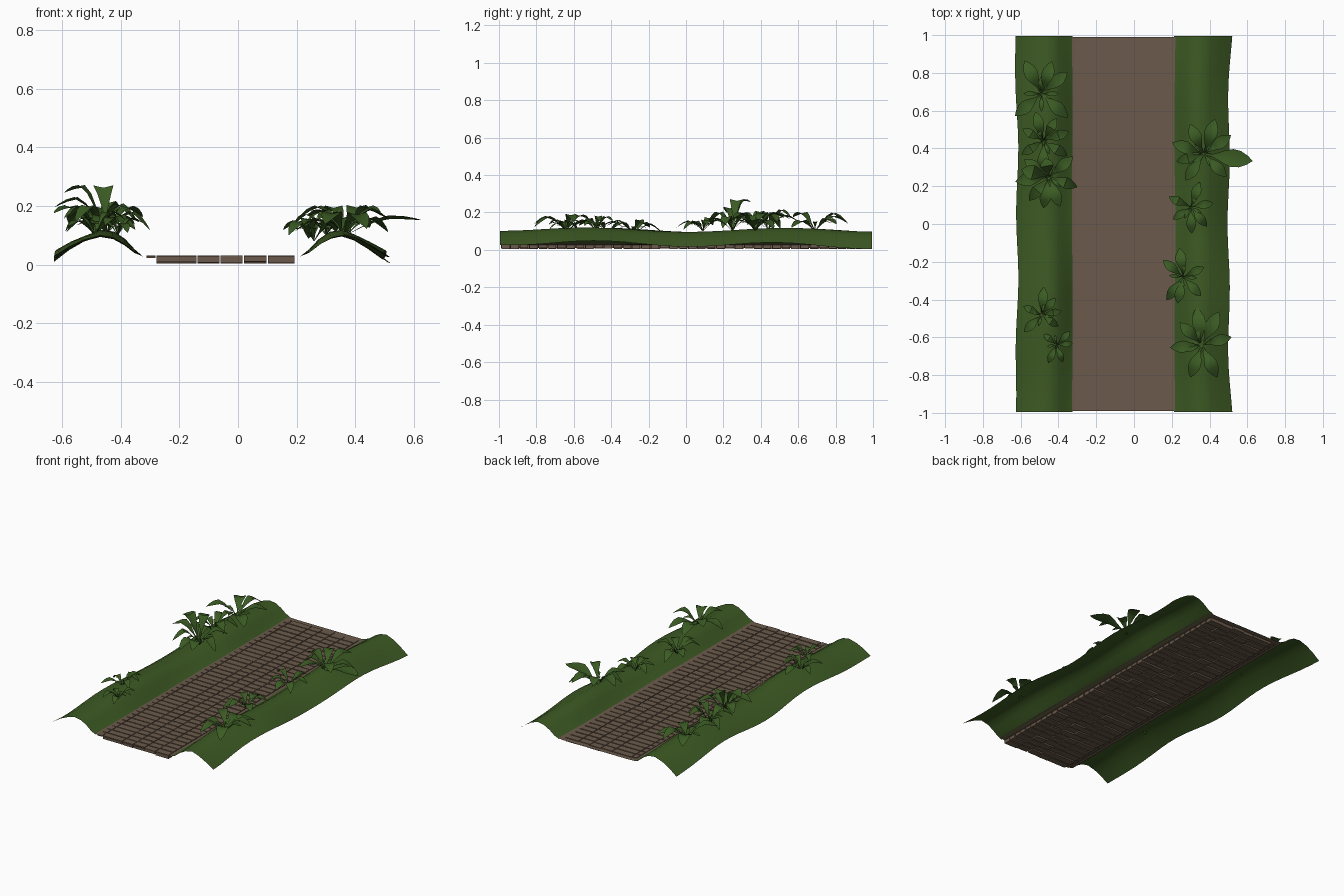
import bpy, bmesh, math, random
from mathutils import Vector

if "Cube" in bpy.data.objects:
    bpy.data.objects.remove(bpy.data.objects["Cube"])

random.seed(4)


def material(name, rgb):
    m = bpy.data.materials.new(name)
    m.diffuse_color = (*rgb, 1)
    m.use_nodes = True
    m.node_tree.nodes["Principled BSDF"].inputs["Base Color"].default_value = m.diffuse_color
    return m


GRASS = material("grass green", (0.046, 0.101, 0.017))
LEAF = material("leaf green", (0.043, 0.105, 0.017))
STONE = material("path brown", (0.147, 0.101, 0.069))


def make(name, bm, mat, smooth=None):
    me = bpy.data.meshes.new(name)
    bm.to_mesh(me)
    bm.free()
    me.materials.append(mat)
    ob = bpy.data.objects.new(name, me)
    bpy.context.collection.objects.link(ob)
    if smooth:
        bpy.context.view_layer.objects.active = ob
        ob.select_set(True)
        bpy.ops.object.shade_smooth_by_angle(angle=math.radians(smooth))
        ob.select_set(False)
    return ob


def grid(bm, rows):
    """Skin a list of equally long point rows, facing up."""
    vs = [[bm.verts.new(p) for p in r] for r in rows]
    for a, b in zip(vs, vs[1:]):
        for i in range(len(a) - 1):
            f = bm.faces.new((a[i], a[i + 1], b[i + 1], b[i]))
            f.normal_update()
            if f.normal.z < 0:
                f.normal_flip()


def bank(name, profile, phase, tilt):
    """Sweep a hump along y; ridge height and outer edge wander gently."""
    bm = bmesh.new()
    rows = []
    for k in range(25):
        y = -1 + k / 12
        fade = 1 - y ** 4
        row = []
        for i, (x, z) in enumerate(profile):
            t = i / (len(profile) - 1)          # 0 inner edge, 1 outer edge
            lift = 0.013 * math.sin(5.2 * y + phase) * fade + 0.008 * fade
            edge = t ** 3 * (tilt * y + 0.009 * math.sin(7 * y + phase) + 0.006 * fade)
            shift = -0.014 * fade * t * (1 if x > 0 else -1) + 0.006 * t * math.sin(9 * y + phase)
            row.append((x + shift, y * 0.995, z + edge + lift * math.sin(math.pi * min(t * 1.2, 0.85))))
        rows.append(row)
    grid(bm, rows)
    return make(name, bm, GRASS, 60)


# grassy banks either side of the path
bank("left_bank", [(-0.325, 0.028), (-0.355, 0.042), (-0.39, 0.070), (-0.43, 0.092),
                   (-0.475, 0.099), (-0.53, 0.084), (-0.58, 0.060), (-0.632, 0.026)], 4.2, -0.008)
bank("right_bank", [(0.212, 0.028), (0.245, 0.042), (0.28, 0.070), (0.32, 0.092),
                    (0.365, 0.101), (0.41, 0.086), (0.46, 0.058), (0.515, 0.022)], 4.7, -0.010)

# soil sheet between the stones
bm = bmesh.new()
grid(bm, [[(x, y, z) for x, z in ((-0.345, 0.032), (-0.32, 0.028), (-0.28, 0.026), (0.19, 0.026),
                                  (0.205, 0.028), (0.23, 0.033))] for y in (-0.99, 0.99)])
make("path_bed", bm, STONE)

# paving stones in lengthwise columns, each column slightly staggered
bm = bmesh.new()
edges = [-0.315, -0.28, -0.14, -0.062, 0.018, 0.10, 0.195]
pitch = 0.05
for x0, x1 in zip(edges, edges[1:]):
    y = -0.995 + random.uniform(0, 0.012)
    while y + pitch < 1.002:
        top = 0.030 + random.uniform(-0.001, 0.001)
        low = 0.007 + random.uniform(-0.003, 0.004) if x0 > -0.29 else 0.022
        r = bmesh.ops.create_cube(bm, size=1)
        for v in r["verts"]:
            v.co = Vector(((x0 + x1) / 2 + v.co.x * (x1 - x0 - 0.004),
                           y + pitch / 2 + v.co.y * (pitch - 0.007),
                           top if v.co.z > 0 else low))
        y += pitch
make("paving_stones", bm, STONE)


def leaf(bm, base, angle, length, rise, width, drop):
    """Arched, V-folded pointed blade with a narrow stalk."""
    a = math.radians(angle)
    out = Vector((math.cos(a), math.sin(a), 0))
    side = Vector((-out.y, out.x, 0))
    rows = []
    for t, w in ((0, 0.06), (0.2, 0.18), (0.4, 0.68), (0.58, 1.0), (0.74, 0.9), (0.89, 0.5), (1, 0.02)):
        h = rise * math.sin(min(t / 0.65, 1) * math.pi / 2) - drop * max(0, t - 0.55) ** 1.3 / 0.354
        c = base + out * length * t + Vector((0, 0, h))
        s = side * width * w / 2
        up = Vector((0, 0, 0.12 * width * w))
        rows.append([c + s + up, c, c - s + up])
    grid(bm, rows)


# plants: x, y, ground height, leaf length, rise, leaf directions in degrees
plants = [
    (-0.49, 0.69, 0.10, 0.21, 0.085, (117, 40, 72, 220, 318)),
    (-0.48, 0.44, 0.10, 0.17, 0.10, (20, 150, 105, 328, 212, 60, 270)),
    (-0.45, 0.25, 0.10, 0.185, 0.10, (230, 290, 340, 145, 40, 260)),
    (-0.49, -0.48, 0.10, 0.14, 0.07, (50, 155, 225, 325, 85, 10)),
    (-0.41, -0.64, 0.10, 0.115, 0.055, (5, 140, 245, 290, 45)),
    (0.37, 0.37, 0.10, 0.205, 0.085, (352, 315, 72, 115, 160, 195, 35, 235)),
    (0.30, 0.09, 0.10, 0.15, 0.07, (70, 155, 215, 272, 10, 310)),
    (0.26, -0.28, 0.08, 0.165, 0.075, (97, 25, 235, 258, 313, 140)),
    (0.36, -0.64, 0.10, 0.21, 0.08, (135, 63, 15, 295, 250, 185, 98)),
]
for n, (x, y, z, length, rise, angles) in enumerate(plants):
    bm = bmesh.new()
    base = Vector((x, y, z))
    for a in angles:
        l = length * random.uniform(0.9, 1.08)
        l *= 1 - 0.2 * abs(math.cos(math.radians(a)))       # sideways leaves are shorter
        drop = random.uniform(0.2, 0.65) * rise
        if a == 352:                            # long leaf reaching over the bank
            l, drop = 0.26, 0.005
        leaf(bm, base, a, l, rise * random.uniform(0.65, 1.15), l * 0.37, drop)
    # short young leaves in the heart of the plant
    for k in range(4):
        leaf(bm, base, 90 * k + 25 * n, length * 0.45, rise * 0.6, length * 0.13, rise * 0.1)
    # taller leaves on the bushy left plant
    if n == 2:
        leaf(bm, base, 165, 0.15, 0.165, 0.08, 0.02)
        leaf(bm, base, 100, 0.10, 0.165, 0.07, 0.01)
        leaf(bm, base, 188, 0.18, 0.125, 0.07, 0.03)
    make(f"leafy_plant_{n + 1}", bm, LEAF, 50)
